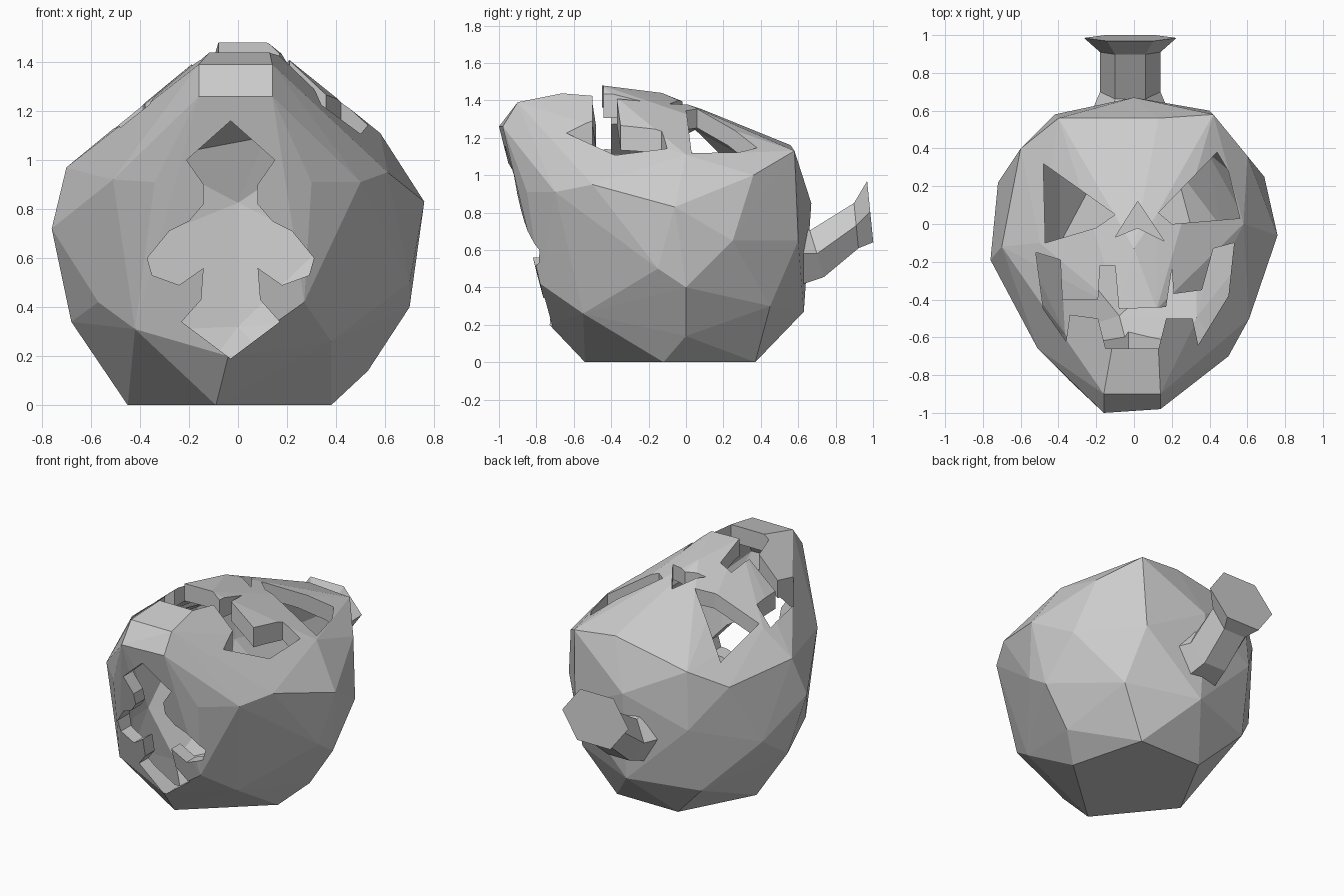
import bpy, bmesh, math
from mathutils import Vector, Matrix

cube = bpy.data.objects.get("Cube")
if cube:
    bpy.data.objects.remove(cube, do_unlink=True)

# One plain grey for everything
grey = bpy.data.materials.new("stone_grey")
grey.use_nodes = True
colour = (0.6, 0.6, 0.6, 1)
grey.diffuse_color = colour
grey.node_tree.nodes["Principled BSDF"].inputs["Base Color"].default_value = colour


def make_object(name, bm):
    bmesh.ops.recalc_face_normals(bm, faces=bm.faces[:])
    mesh = bpy.data.meshes.new(name)
    bm.to_mesh(mesh)
    bm.free()
    mesh.materials.append(grey)
    obj = bpy.data.objects.new(name, mesh)
    bpy.context.collection.objects.link(obj)
    return obj


def hull(name, points):
    bm = bmesh.new()
    for p in points:
        bm.verts.new(p)
    bmesh.ops.convex_hull(bm, input=bm.verts[:])
    loose = [v for v in bm.verts if not v.link_faces]
    bmesh.ops.delete(bm, geom=loose, context='VERTS')
    return make_object(name, bm)


def prism(name, outline, start, end, axis):
    """Outline swept along the y or z axis."""
    bm = bmesh.new()
    place = (lambda a, b, d: (a, d, b)) if axis == 'Y' else (lambda a, b, d: (a, b, d))
    base = bm.faces.new([bm.verts.new(place(a, b, start)) for a, b in outline])
    top = bmesh.ops.extrude_face_region(bm, geom=[base])["geom"]
    shift = Vector(place(0, 0, end - start))
    bmesh.ops.translate(bm, verts=[v for v in top if isinstance(v, bmesh.types.BMVert)], vec=shift)
    return make_object(name, bm)


def cut(target, cutter):
    cutter.hide_render = True
    mod = target.modifiers.new("cut", 'BOOLEAN')
    mod.operation = 'DIFFERENCE'
    mod.solver = 'EXACT'
    mod.object = cutter
    bpy.context.view_layer.objects.active = target
    bpy.ops.object.modifier_apply(modifier=mod.name)
    bpy.data.objects.remove(cutter, do_unlink=True)


def mirrored(half, centre):
    """Complete an outline whose first and last points lie on the centre line."""
    return half + [(2 * centre - a, b) for a, b in half[-2:0:-1]]


# Faceted gourd body, lying with its face upward
body_points = [
    # flat underside
    (-.45, -.1, 0), (-.09, -.54, 0), (.38, -.12, 0), (.25, .37, 0), (-.2, .37, 0),
    # lower ring
    (.53, 0, .14), (.38, -.55, .26), (-.42, -.65, .31), (-.68, -.1, .34),
    (-.45, .48, .25), (0, .63, .27), (.45, .45, .3), (-.04, -.73, .2),
    # middle ring
    (.7, 0, .4), (.7, -.15, .5), (.27, -.78, .42), (-.57, -.45, .42),
    (-.72, .22, .55), (.69, .25, .65), (-.42, .58, .68), (.4, .6, .65),
    (-.76, -.19, .72), (.76, -.06, .83),
    # upper ring
    (-.34, -.83, .91), (.3, -.85, .91), (-.51, -.66, .92), (.5, -.7, .91),
    (-.7, -.12, .97), (.61, -.5, .95), (0, .67, .85), (-.6, .4, .95), (.6, .36, 1),
    # jaw and chin
    (-.16, -1, 1.26), (.14, -.98, 1.26), (-.16, -.9, 1.39), (.14, -.9, 1.39),
    # brow, cheeks and upper lip
    (-.4, .56, 1.06), (.42, .58, 1.13), (.13, .56, 1.16), (-.5, -.1, 1.13),
    (.58, 0, 1.11), (.12, .05, 1.36), (0, -.13, 1.44), (.12, -.45, 1.48), (-.08, -.45, 1.48),
]
body = hull("gourd_shell", body_points)

# Hollow inside
core = Vector((0, -.12, .66))
cut(body, hull("cavity", [core + (Vector(p) - core) * .87 for p in body_points]))

# Front ornament opening with three lobes
ornament = mirrored([
    (-.03, .19), (-.23, .34), (-.15, .43), (-.14, .56), (-.24, .49), (-.35, .53),
    (-.37, .6), (-.28, .71), (-.2, .75), (-.14, .82), (-.14, .9), (-.21, 1), (-.03, 1.16)], -.03)
cut(body, prism("ornament_hole", ornament, -1.3, -.5, 'Y'))

# Slanted eyes and the nose
left_eye = [(.44, .38), (.13, .06), (.2, 0), (.56, .03), (.5, .28)]
right_eye = [(-.48, .32), (-.1, .05), (-.2, -.02), (-.47, -.1)]
nose = [(.02, .12), (-.1, -.07), (.02, -.02), (.16, -.09)]
for name, outline in (("left_eye", left_eye), ("right_eye", right_eye), ("nose", nose)):
    cut(body, prism(name, outline, .85, 1.8, 'Z'))

# Wide grin with three upper and two lower teeth
grin = [
    (-.52, -.15), (-.39, -.19), (-.38, -.4), (-.19, -.4), (-.18, -.22), (-.1, -.22),
    (-.08, -.45), (.17, -.44), (.2, -.24), (.21, -.37), (.36, -.35), (.42, -.13),
    (.53, -.1), (.5, -.38), (.34, -.64), (.31, -.5), (.17, -.5), (.13, -.66),
    (-.15, -.66), (-.19, -.5), (-.34, -.48), (-.36, -.62), (-.48, -.45)]
cut(body, prism("grin", grin, .9, 1.8, 'Z'))


# Bent stem with a flared end
def stem(rings, sides=6):
    bm = bmesh.new()
    loops = []
    for y, z, wide, tall, tilt in rings:
        turn = Matrix.Rotation(tilt, 3, 'X')
        loop = []
        for i in range(sides):
            a = math.tau * i / sides
            offset = turn @ Vector((wide * math.cos(a), 0, tall * math.sin(a)))
            loop.append(bm.verts.new(Vector((-.02, y, z)) + offset))
        loops.append(loop)
    for low, high in zip(loops, loops[1:]):
        for i in range(sides):
            j = (i + 1) % sides
            bm.faces.new((low[i], low[j], high[j], high[i]))
    bm.faces.new(loops[0])
    bm.faces.new(loops[-1])
    return make_object("stem", bm)


stem([(.58, .58, .21, .2, .1), (.7, .58, .16, .15, .3),
      (.91, .73, .16, .14, .1), (.985, .805, .245, .19, .1)])
